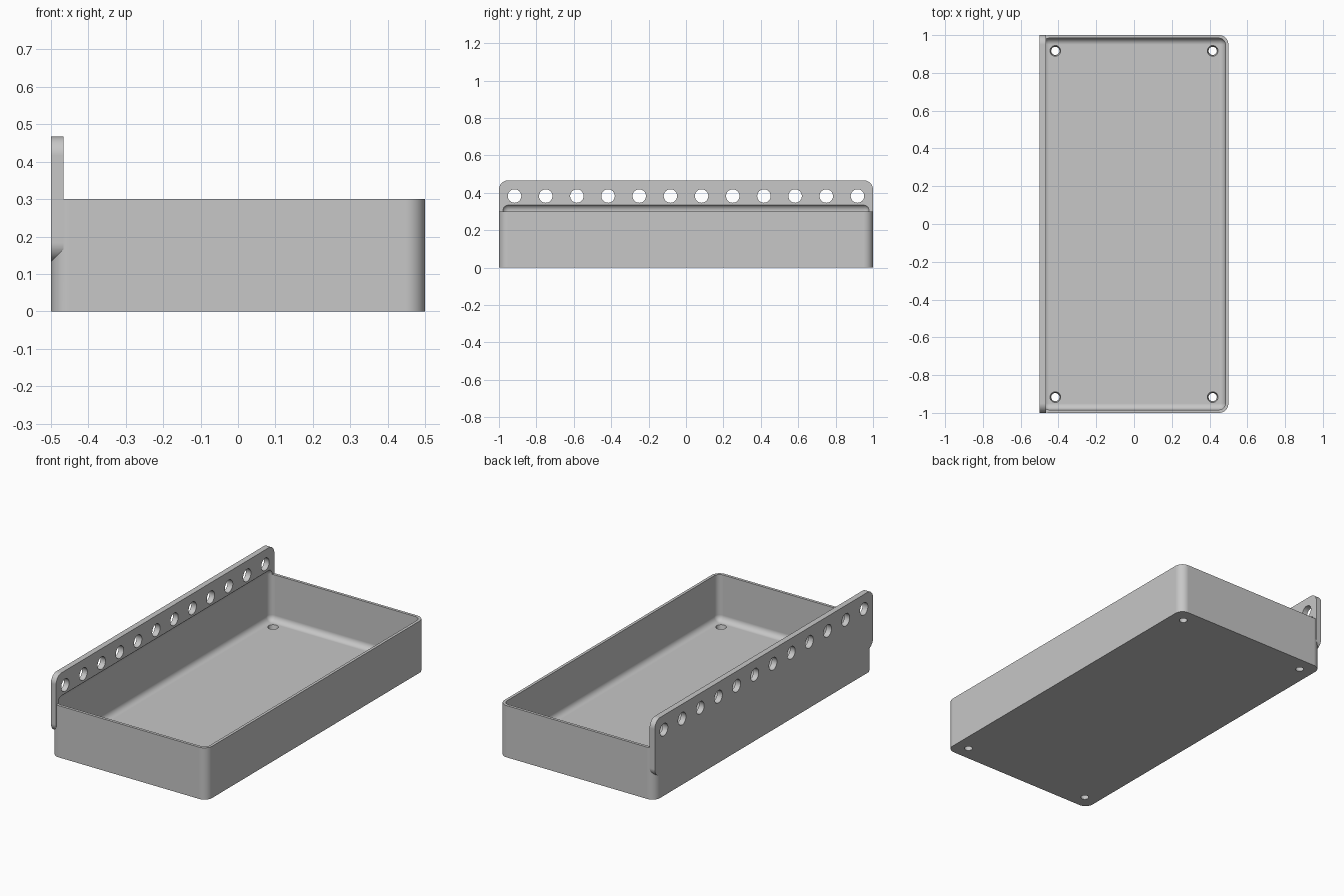
import bpy
import bmesh
from math import radians
from mathutils import Matrix, Vector

if "Cube" in bpy.data.objects:
    bpy.data.objects.remove(bpy.data.objects["Cube"], do_unlink=True)

grey = bpy.data.materials.new("plain grey")
grey.use_nodes = True
colour = (0.57, 0.57, 0.57, 1)
grey.diffuse_color = colour
grey.node_tree.nodes["Principled BSDF"].inputs["Base Color"].default_value = colour


def finish(bm, name):
    bmesh.ops.recalc_face_normals(bm, faces=bm.faces[:])
    mesh = bpy.data.meshes.new(name)
    bm.to_mesh(mesh)
    bm.free()
    mesh.materials.append(grey)
    obj = bpy.data.objects.new(name, mesh)
    bpy.context.scene.collection.objects.link(obj)
    return obj


def rounded_block(name, low, high, radius, axis=None):
    """Box with rounded edges: those along one axis, or all of them."""
    low, high = Vector(low), Vector(high)
    bm = bmesh.new()
    bmesh.ops.create_cube(bm, size=1)
    for v in bm.verts:
        v.co = (low + high) / 2 + v.co * (high - low)
    edges = [e for e in bm.edges
             if axis is None or abs((e.verts[0].co - e.verts[1].co)[axis]) > 1e-4]
    bmesh.ops.bevel(bm, geom=edges, offset=radius, segments=10,
                    profile=0.5, affect='EDGES', clamp_overlap=True)
    return finish(bm, name)


def hole_cutter(name, places, r_low, r_high, depth, turn=Matrix()):
    bm = bmesh.new()
    for place in places:
        bmesh.ops.create_cone(bm, cap_ends=True, segments=32, radius1=r_low,
                              radius2=r_high, depth=depth,
                              matrix=Matrix.Translation(place) @ turn)
    return finish(bm, name)


def combine(target, tool, operation):
    tool.hide_render = True
    mod = target.modifiers.new(operation, 'BOOLEAN')
    mod.operation, mod.solver, mod.object = operation, 'EXACT', tool
    bpy.context.view_layer.objects.active = target
    bpy.ops.object.modifier_apply(modifier=mod.name)
    bpy.data.objects.remove(tool, do_unlink=True)


# Tray body, and the taller mounting plate along its right side
tray = rounded_block("hanging_tray", (-0.5, -1, 0), (0.5, 1, 0.3), 0.05, axis=2)
plate = rounded_block("mounting_plate", (-0.5, -1, 0.133), (-0.467, 1, 0.467), 0.05, axis=0)
combine(tray, plate, 'UNION')

# Hollow inside, reaching a little way up into the plate
wall = 0.0165
hollow = rounded_block("hollow_cutter", (-0.5 + wall, -1 + wall, 0.033),
                       (0.5 - wall, 1 - wall, 0.339), 0.0335)
combine(tray, hollow, 'DIFFERENCE')

# Row of mounting holes through the plate
pitch = 1 / 6
row = [(-0.483, (i - 5.5) * pitch, 0.383) for i in range(12)]
combine(tray, hole_cutter("mounting_hole_cutter", row, 0.036, 0.036, 0.1,
                          Matrix.Rotation(radians(90), 4, 'Y')), 'DIFFERENCE')

# Tapered drain holes in the four floor corners
drains = [(sx * 2.5 * pitch, sy * 5.5 * pitch, 0.0165) for sx in (-1, 1) for sy in (-1, 1)]
combine(tray, hole_cutter("drain_hole_cutter", drains, 0.02, 0.03, 0.05), 'DIFFERENCE')

# One colour, smooth fillets, crisp edges
tray.data.materials.clear()
tray.data.materials.append(grey)
for face in tray.data.polygons:
    face.material_index = 0
bpy.ops.object.select_all(action='DESELECT')
tray.select_set(True)
bpy.context.view_layer.objects.active = tray
bpy.ops.object.shade_smooth_by_angle(angle=radians(30))
weighted = tray.modifiers.new("flat_face_normals", 'WEIGHTED_NORMAL')
weighted.keep_sharp = True
